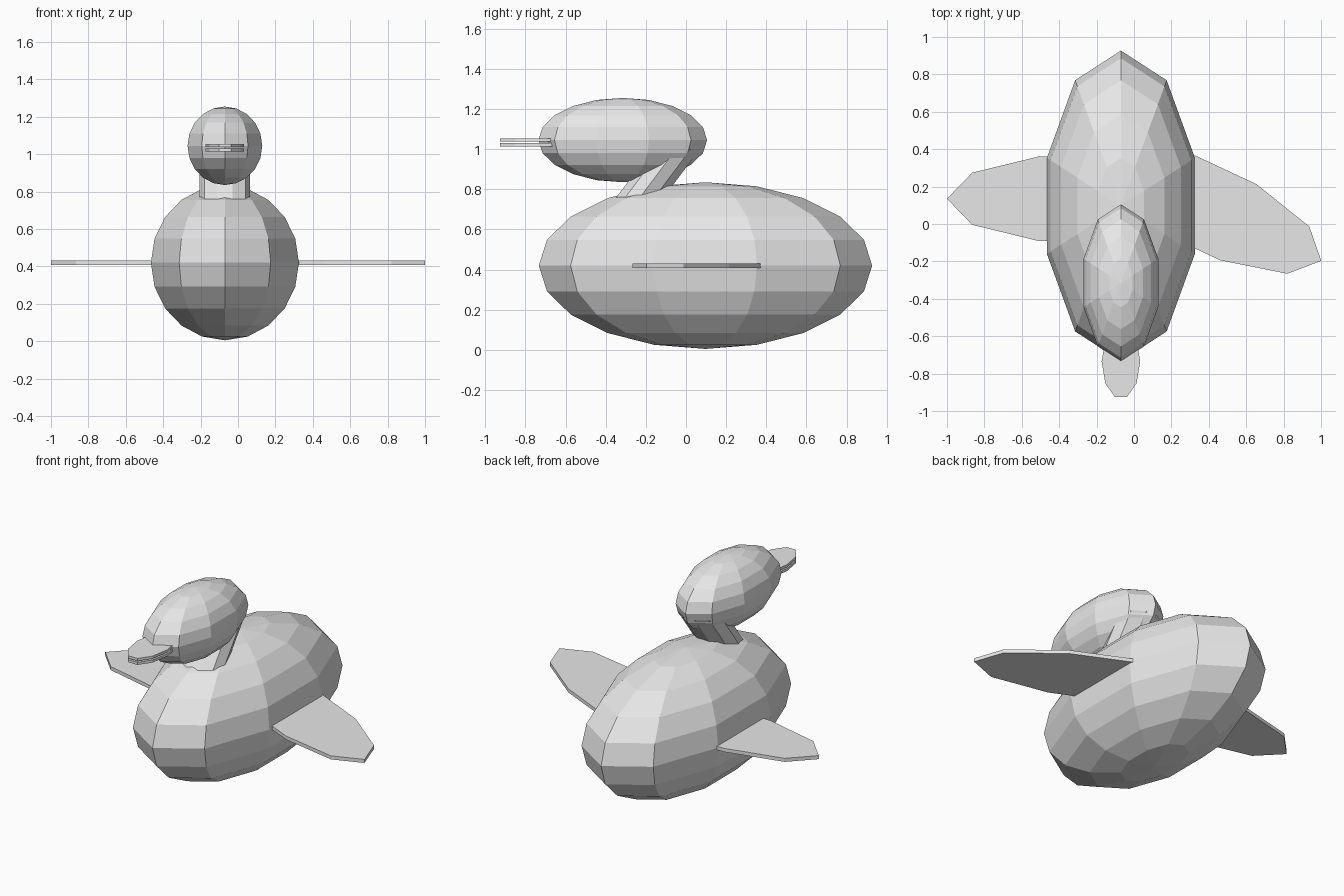
import bpy, bmesh, math
from mathutils import Matrix, Vector

cube = bpy.data.objects.get("Cube")
if cube:
    bpy.data.objects.remove(cube, do_unlink=True)

SIDES = 10
MID_X = -0.07  # the body line sits slightly off centre

grey = bpy.data.materials.new("plain grey")
grey.use_nodes = True
colour = (0.8, 0.8, 0.8, 1)
grey.diffuse_color = colour
for node in grey.node_tree.nodes:
    if node.type == 'BSDF_PRINCIPLED':
        node.inputs["Base Color"].default_value = colour


def finish(name, bm):
    """Turn the bmesh into a flat-shaded grey object."""
    bmesh.ops.recalc_face_normals(bm, faces=bm.faces)
    mesh = bpy.data.meshes.new(name)
    bm.to_mesh(mesh)
    bm.free()
    mesh.materials.append(grey)
    obj = bpy.data.objects.new(name, mesh)
    bpy.context.collection.objects.link(obj)
    return obj


def ellipsoid(name, centre, radii):
    """Faceted ellipsoid with a vertex line at the front and back."""
    bm = bmesh.new()
    bmesh.ops.create_uvsphere(bm, u_segments=SIDES, v_segments=SIDES, radius=1)
    matrix = Matrix.Translation(centre) @ Matrix.Diagonal((*radii, 1))
    bmesh.ops.transform(bm, matrix=matrix, verts=bm.verts)
    return finish(name, bm)


def prism(name, centre, rx, ry, height, turn=0, lean=0):
    """Ten-sided oval prism; lean shifts the top along y per unit of height."""
    bm = bmesh.new()
    spin = Matrix.Rotation(math.radians(turn), 3, 'Z')
    rings = []
    for z in (-height / 2, height / 2):
        ring = []
        for i in range(SIDES):
            a = math.tau * i / SIDES
            p = spin @ Vector((rx * math.cos(a), ry * math.sin(a), z))
            p.y += lean * z
            ring.append(bm.verts.new(p + Vector(centre)))
        rings.append(ring)
        bm.faces.new(ring)
    low, high = rings
    for i in range(SIDES):
        j = (i + 1) % SIDES
        bm.faces.new((low[i], low[j], high[j], high[i]))
    return finish(name, bm)


# Body and head
ellipsoid("body", (MID_X, 0.097, 0.42), (0.416, 0.83, 0.415))
ellipsoid("head", (MID_X, -0.315, 1.045), (0.21, 0.42, 0.21))

# Leaning neck
prism("neck", (MID_X, -0.18, 0.825), 0.135, 0.124, 0.35, lean=0.75)

# Two-part bill
for name, z in (("upper_bill", 1.046), ("lower_bill", 1.022)):
    prism(name, (MID_X, -0.735, z), 0.103, 0.2, 0.016)

# Wings, the left one swept forward
prism("right_wing", (-0.293, 0.135, 0.42), 0.707, 0.237, 0.022)
prism("left_wing", (0.36, 0.102, 0.42), 0.707, 0.237, 0.022, turn=-25)
